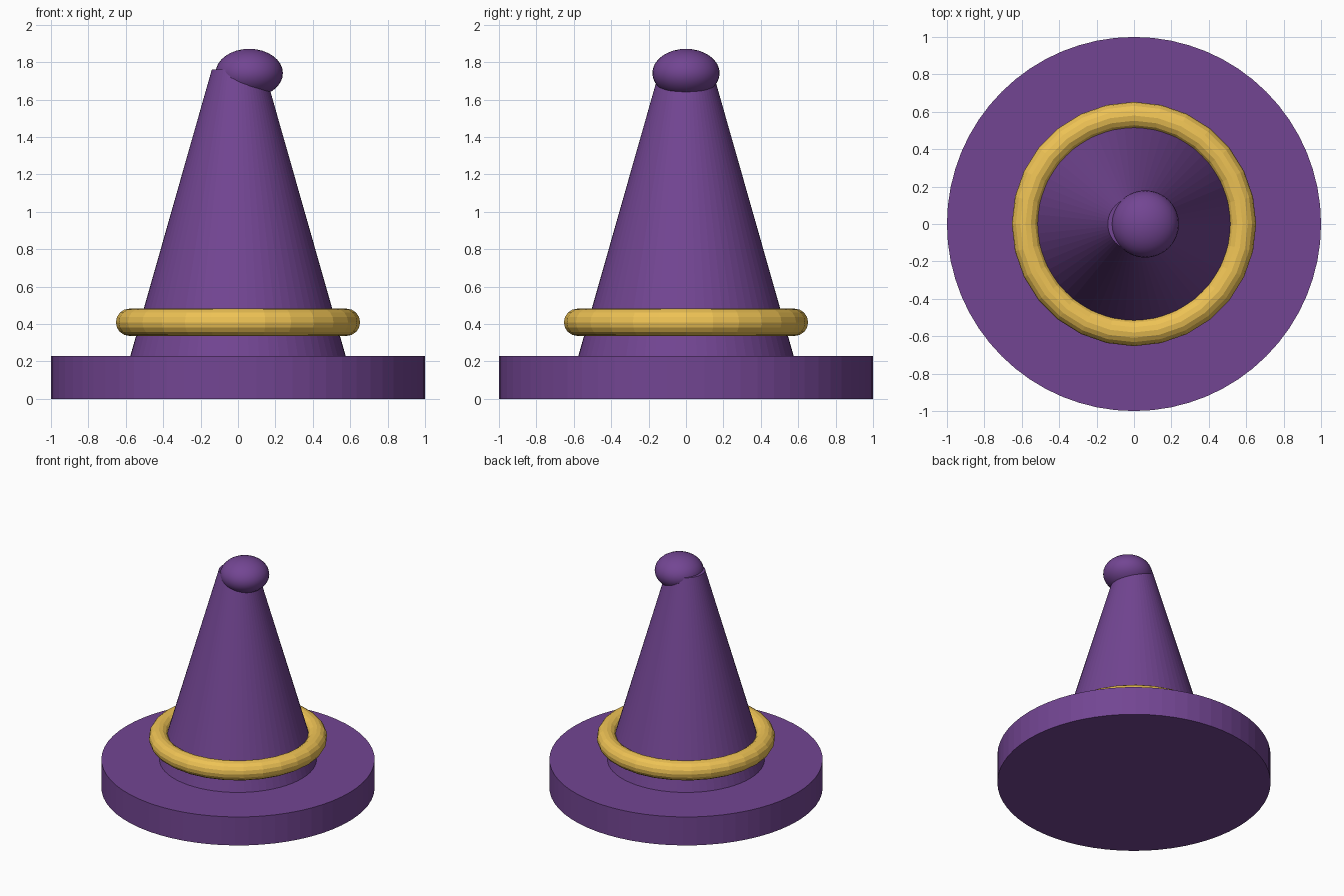
import bpy
from math import radians

if "Cube" in bpy.data.objects:
    bpy.data.objects.remove(bpy.data.objects["Cube"])


def material(name, color):
    mat = bpy.data.materials.new(name)
    mat.diffuse_color = color
    mat.use_nodes = True
    mat.node_tree.nodes["Principled BSDF"].inputs["Base Color"].default_value = mat.diffuse_color
    return mat


def finish(name, mat, angle=30):
    obj = bpy.context.object
    obj.name = name
    obj.data.materials.append(mat)
    bpy.ops.object.shade_smooth_by_angle(angle=radians(angle))
    return obj


purple = material("purple_felt", (0.17, 0.06, 0.29, 1))
gold = material("gold_band", (0.85, 0.54, 0.09, 1))

# Thick round brim
bpy.ops.mesh.primitive_cylinder_add(vertices=64, radius=1.0, depth=0.23, location=(0, 0, 0.115))
finish("brim", purple, 3)

# Tapered crown, sunk slightly into the brim
z0, z1 = 0.2, 1.76
bpy.ops.mesh.primitive_cone_add(vertices=64, radius1=0.584, radius2=0.14,
                                depth=z1 - z0, location=(0, 0, (z0 + z1) / 2))
finish("crown", purple, 3)

# Rolled hat band floating around the crown
bpy.ops.mesh.primitive_torus_add(major_radius=0.58, minor_radius=0.073, major_segments=28,
                                 minor_segments=16, location=(0, 0, 0.409))
finish("hat_band", gold, 3)

# Flattened tip, leaning to one side
bpy.ops.mesh.primitive_uv_sphere_add(segments=32, ring_count=16, radius=1, location=(0.06, 0, 1.741))
tip = bpy.context.object
tip.scale = (0.18, 0.18, 0.13)
bpy.ops.object.transform_apply(location=False, rotation=False, scale=True)
finish("bent_tip", purple)
